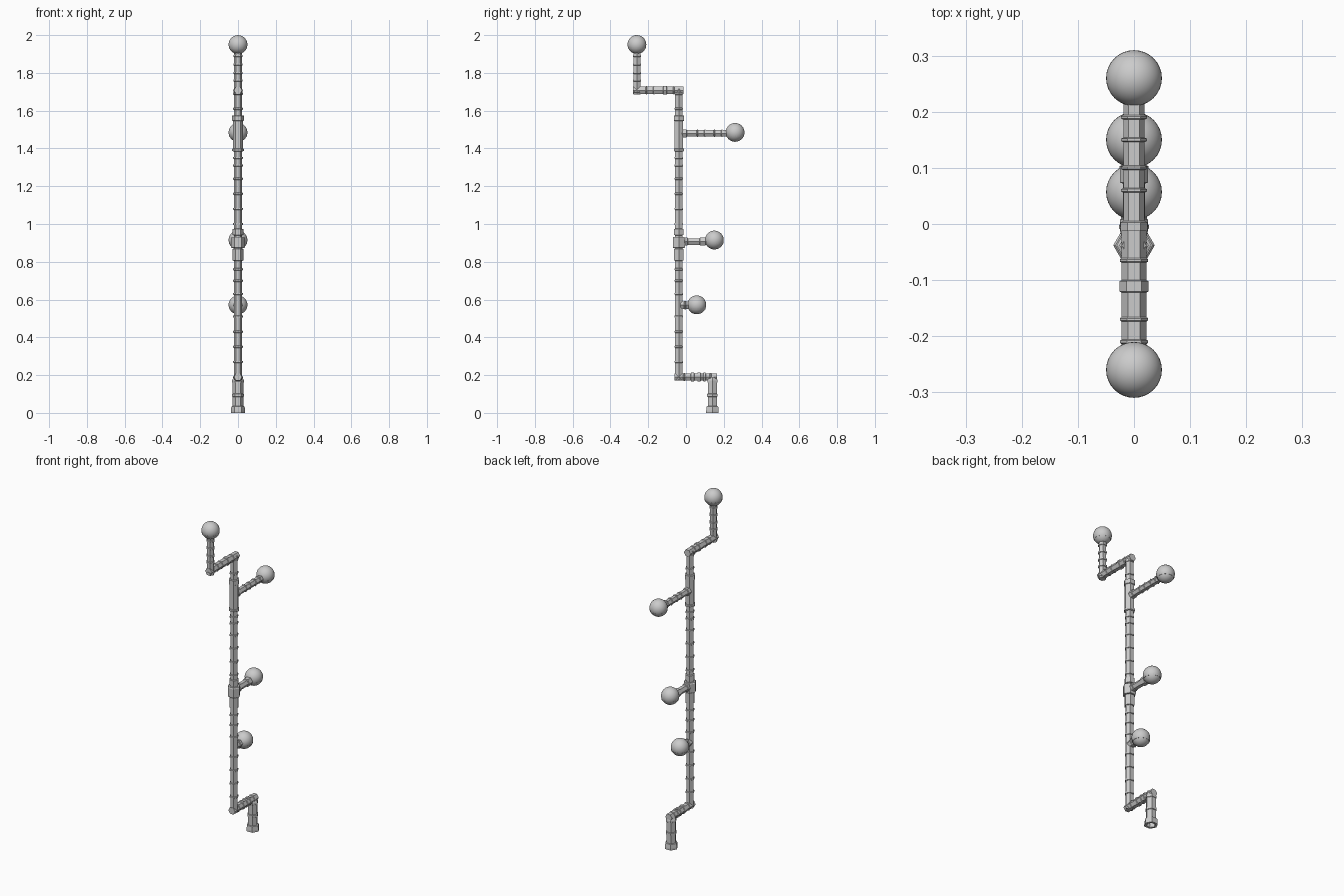
import bpy, bmesh, math

if "Cube" in bpy.data.objects:
    bpy.data.objects.remove(bpy.data.objects["Cube"])

SIDES = 6


def lathe(name, profile, loc, along_y=False, sides=SIDES, smooth=False):
    """Revolve (distance, radius) points about z, or about y."""
    bm = bmesh.new()
    rows = []
    for t, r in profile:
        row = []
        for i in range(sides):
            a = 2 * math.pi * i / sides
            x, u = r * math.cos(a), r * math.sin(a)
            row.append(bm.verts.new((x, t, u) if along_y else (x, u, t)))
        rows.append(row)
    for a, b in zip(rows, rows[1:]):
        for i in range(sides):
            j = (i + 1) % sides
            bm.faces.new((a[i], a[j], b[j], b[i]))
    bm.faces.new(rows[0][::-1])
    bm.faces.new(rows[-1])
    bmesh.ops.recalc_face_normals(bm, faces=bm.faces)
    me = bpy.data.meshes.new(name)
    bm.to_mesh(me)
    bm.free()
    for p in me.polygons:
        p.use_smooth = smooth
    ob = bpy.data.objects.new(name, me)
    ob.location = loc
    bpy.context.collection.objects.link(ob)
    return ob


def pipe(name, start, end, radius, collars, loc, along_y=False):
    """Hexagonal pipe with raised collars given as (from, to, radius)."""
    prof = [(start, radius)]
    for a, b, r in sorted(collars):
        prof += [(a, radius), (a + 0.002, r), (b - 0.002, r), (b, radius)]
    prof.append((end, radius))
    return lathe(name, prof, loc, along_y)


def rings(positions, r, w=0.012):
    return [(p - w / 2, p + w / 2, r) for p in positions]


POLE_Y = -0.038

# Main pole with collars and thick sleeves
pipe("main_pole", 0.175, 1.715, 0.022,
     rings([0.27, 0.35, 0.43, 0.51, 0.63, 0.70, 0.76], 0.026)
     + [(0.805, 0.87, 0.028), (0.94, 0.975, 0.028)]
     + rings([1.00, 1.08, 1.16, 1.24, 1.31, 1.35, 1.61, 1.69], 0.026),
     (0, POLE_Y, 0))
pipe("upper_sleeve", 1.385, 1.575, 0.027,
     [(1.385, 1.40, 0.031), (1.545, 1.575, 0.031)], (0, POLE_Y, 0))
lathe("hex_coupling", [(0.872, 0.033), (0.877, 0.037), (0.927, 0.037), (0.932, 0.033)],
      (0, POLE_Y, 0))

# Foot: flared socket with a hollow underside
lathe("foot", [(0.03, 0.022), (0, 0.024), (0, 0.038), (0.012, 0.038), (0.034, 0.035),
               (0.036, 0.028), (0.085, 0.028), (0.087, 0.032), (0.10, 0.032),
               (0.102, 0.028), (0.16, 0.028), (0.162, 0.031), (0.172, 0.031),
               (0.19, 0.024)], (0, 0.14, 0))

# Lower and upper offset pipes
pipe("lower_offset_pipe", -0.06, 0.165, 0.022,
     rings([-0.01, 0.13], 0.025, 0.01)
     + [(0.025, 0.045, 0.026), (0.06, 0.08, 0.026), (0.09, 0.105, 0.026)],
     (0, 0, 0.19), True)
pipe("upper_offset_pipe", -0.28, -0.012, 0.022,
     rings([-0.21, -0.17, -0.065], 0.025, 0.008) + [(-0.122, -0.10, 0.026)],
     (0, 0, 1.708), True)
pipe("top_riser", 1.685, 1.915, 0.021,
     rings([1.70, 1.76, 1.80, 1.845, 1.89], 0.025), (0, -0.26, 0))

# Side branches that carry the globes
pipe("long_branch", -0.03, 0.23, 0.019,
     rings([0.06, 0.10, 0.15, 0.19], 0.023, 0.008) + [(-0.02, 0.005, 0.024)],
     (0, 0, 1.48), True)
pipe("middle_branch", -0.03, 0.12, 0.020,
     [(-0.008, 0.01, 0.025), (0.072, 0.105, 0.025)], (0, 0, 0.907), True)
pipe("short_branch", -0.03, 0.04, 0.023,
     rings([-0.005], 0.027, 0.01), (0, 0, 0.57), True)

# Globes: smooth shell over a slightly wider lower rim
R = 0.05
for name, y, z in [("top_globe", -0.26, 1.95), ("upper_globe", 0.26, 1.485),
                   ("middle_globe", 0.15, 0.915), ("lower_globe", 0.057, 0.572)]:
    bpy.ops.mesh.primitive_uv_sphere_add(segments=32, ring_count=20, radius=R * 0.995,
                                         location=(0, y, z))
    ob = bpy.context.object
    ob.name = name
    bpy.ops.object.shade_smooth()
    rim = [(t, math.sqrt(R * R - t * t) + 0.0008) for t in (-0.024, -0.020, -0.016)]
    prof = [(-0.024, 0.040)] + rim + [(-0.016, 0.044)]
    lathe(name + "_rim", prof, (0, y, z), sides=32)
